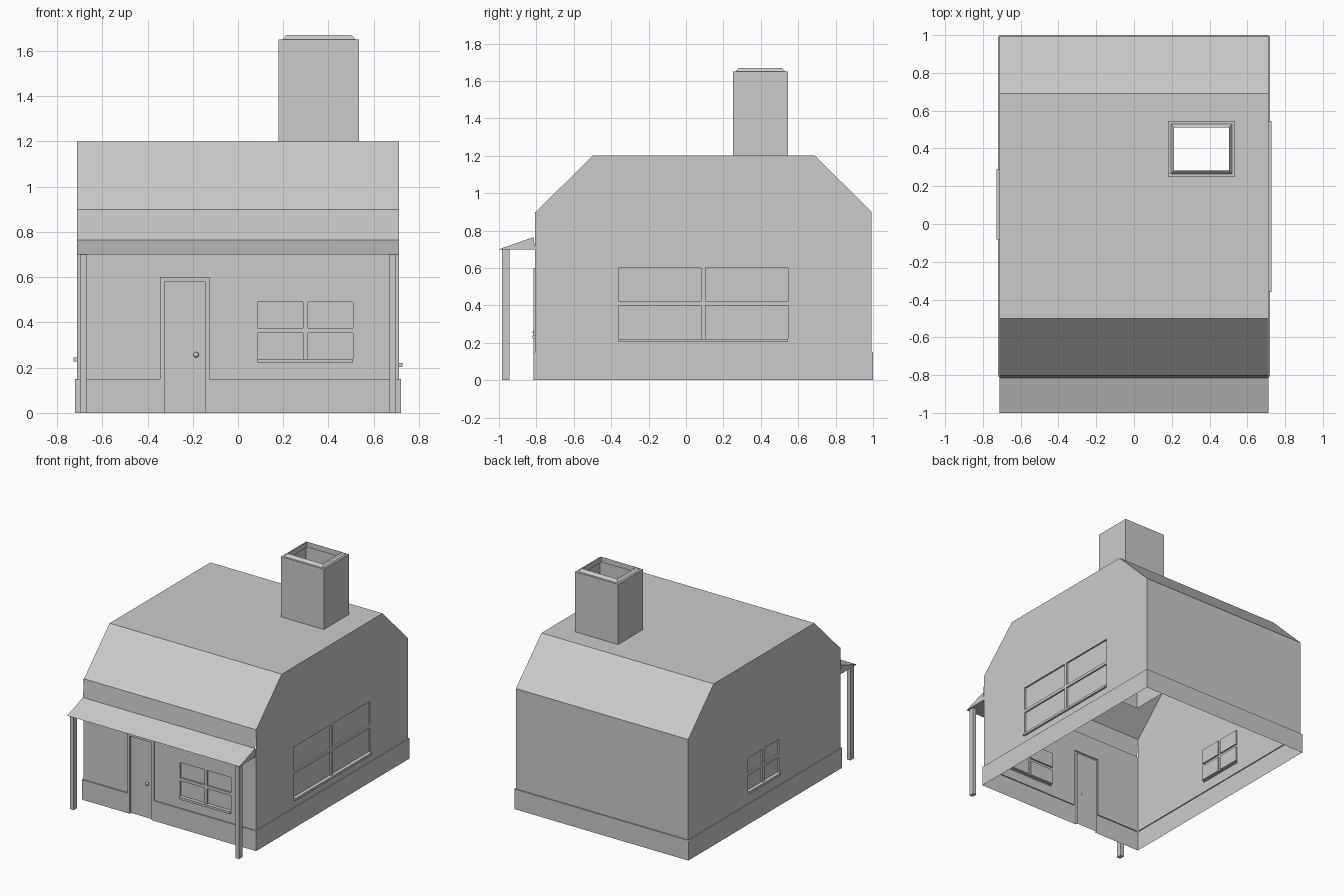
import bpy, bmesh
from mathutils import Vector, Matrix

if "Cube" in bpy.data.objects:
    bpy.data.objects.remove(bpy.data.objects["Cube"])

CENTRE = Vector((0, 0.1, 0.5))


def finish(name, bm):
    """Weld, turn the faces outwards and store as a flat-shaded object."""
    bmesh.ops.remove_doubles(bm, verts=bm.verts, dist=1e-5)
    bmesh.ops.recalc_face_normals(bm, faces=bm.faces)
    bm.normal_update()
    side = sum(f.calc_area() * f.normal.dot(f.calc_center_median() - CENTRE) for f in bm.faces)
    if side < 0:
        bmesh.ops.reverse_faces(bm, faces=bm.faces)
    me = bpy.data.meshes.new(name)
    bm.to_mesh(me)
    bm.free()
    ob = bpy.data.objects.new(name, me)
    bpy.context.collection.objects.link(ob)
    return ob


def face(bm, pts):
    bm.faces.new([bm.verts.new(p) for p in pts])


def relief(name, rects, place):
    """Thin wall of rectangles (u0, u1, v0, v1, depth); later ones override.
    Neighbouring cells of different depth are joined by step faces."""
    us = sorted({round(u, 4) for r in rects for u in r[:2]})
    vs = sorted({round(v, 4) for r in rects for v in r[2:4]})

    def depth(i, j):
        if not (0 <= i < len(us) - 1 and 0 <= j < len(vs) - 1):
            return None
        u, v, d = (us[i] + us[i + 1]) / 2, (vs[j] + vs[j + 1]) / 2, None
        for r in rects:
            if r[0] < u < r[1] and r[2] < v < r[3]:
                d = r[4]
        return d

    bm = bmesh.new()
    for i in range(len(us) - 1):
        for j in range(len(vs) - 1):
            d = depth(i, j)
            if d is None:
                continue
            a, b, c, e = us[i], us[i + 1], vs[j], vs[j + 1]
            face(bm, [place(a, c, d), place(b, c, d), place(b, e, d), place(a, e, d)])
            for k, p, q in ((depth(i + 1, j), (b, c), (b, e)), (depth(i, j + 1), (a, e), (b, e))):
                if k is not None and k != d:
                    face(bm, [place(*p, d), place(*q, d), place(*q, k), place(*p, k)])
    return finish(name, bm)


def window(u0, u1, v0, v1, bar=0.022):
    """Four recessed panes and a projecting sill."""
    sill, um = 0.017, (u0 + u1) / 2
    vm = (v0 + sill + v1) / 2
    rects = [(a, b, c, d, -0.012)
             for a, b in ((u0, um - bar / 2), (um + bar / 2, u1))
             for c, d in ((v0 + sill, vm - bar / 2), (vm + bar / 2, v1))]
    return rects + [(u0, u1, v0, v0 + sill, 0.015)]


def prism(name, profile, w):
    """Closed (y, z) profile extruded across x."""
    bm = bmesh.new()
    n = len(profile)
    ring = [[bm.verts.new((s * w, y, z)) for y, z in profile] for s in (-1, 1)]
    for r in ring:
        bm.faces.new(r)
    for k in range(n):
        m = (k + 1) % n
        bm.faces.new((ring[0][k], ring[0][m], ring[1][m], ring[1][k]))
    return finish(name, bm)


def box(name, x0, x1, y0, y1, z0, z1):
    bm = bmesh.new()
    bmesh.ops.create_cube(bm, size=1)
    for v in bm.verts:
        v.co = ((x0 + x1) / 2 + v.co.x * (x1 - x0), (y0 + y1) / 2 + v.co.y * (y1 - y0),
                (z0 + z1) / 2 + v.co.z * (z1 - z0))
    return finish(name, bm)


W, F, B, S = 0.712, -0.807, 0.992, 0.008     # half width, front, back, skirt projection
cx0, cx1, cy0, cy1 = 0.18, 0.535, 0.25, 0.545  # chimney footprint

# walls with skirt, door and windows
relief("front_wall",
       [(-W, W, 0, 0.76, 0), (-W - S, W + S, 0, 0.15, S),
        (-0.345, -0.125, 0, 0.60, S), (-0.325, -0.145, 0, 0.58, -0.008)]
       + window(0.087, 0.508, 0.222, 0.49),
       lambda u, v, d: (u, F - d, v))
relief("back_wall", [(-W, W, 0, 0.9, 0), (-W - S, W + S, 0, 0.15, S)],
       lambda u, v, d: (u, B + d, v))
for side, name, win in ((1, "right_wall", (-0.36, 0.545, 0.203, 0.60)),
                        (-1, "left_wall", (-0.083, 0.29, 0.228, 0.49))):
    relief(name, [(F, B, 0, 0.9, 0), (F - S, B + S, 0, 0.15, S)] + window(*win),
           lambda u, v, d, s=side: (s * (W + d), u, v))

# roof slopes and gable ends
slopes = [(-0.815, 0.76), (-0.802, 0.9), (-0.5, 1.2)]
back = [(0.69, 1.2), (B, 0.9)]
bm = bmesh.new()
for line in (slopes, back):
    for (ya, za), (yb, zb) in zip(line, line[1:]):
        face(bm, [(-W, ya, za), (W, ya, za), (W, yb, zb), (-W, yb, zb)])
for s in (-1, 1):
    face(bm, [(s * W, y, z) for y, z in slopes[1:] + back])
finish("roof_slopes", bm)

# flat roof with an opening for the chimney
relief("flat_roof", [(-W, W, -0.5, 0.69, 0), (cx0, cx1, cy0, cy1, None)],
       lambda u, v, d: (u, v, 1.2 + d))

# open chimney flue running down into the house, with bevelled lip
bm = bmesh.new()
rings = []
for inset, z in ((0, 0.36), (0, 1.65), (0.015, 1.65), (0.033, 1.67), (0.033, 1.63)):
    a, b, c, d = cx0 + inset, cx1 - inset, cy0 + inset, cy1 - inset
    rings.append([bm.verts.new(p) for p in ((a, c, z), (b, c, z), (b, d, z), (a, d, z))])
for lo, hi in zip(rings, rings[1:]):
    for k in range(4):
        m = (k + 1) % 4
        bm.faces.new((lo[k], lo[m], hi[m], hi[k]))
finish("chimney", bm)

# porch roof and posts
prism("porch_roof", [(-1.0, 0.70), (-0.807, 0.70), (-0.815, 0.765)], W)
for s, name in ((-1, "left_post"), (1, "right_post")):
    xs = sorted((s * 0.669, s * 0.699))
    box(name, *xs, -0.985, -0.945, 0, 0.70)

# door knob
bm = bmesh.new()
bmesh.ops.create_uvsphere(bm, u_segments=12, v_segments=8, radius=0.012,
                          matrix=Matrix.Translation((-0.185, F - 0.001, 0.257)))
finish("door_knob", bm)
